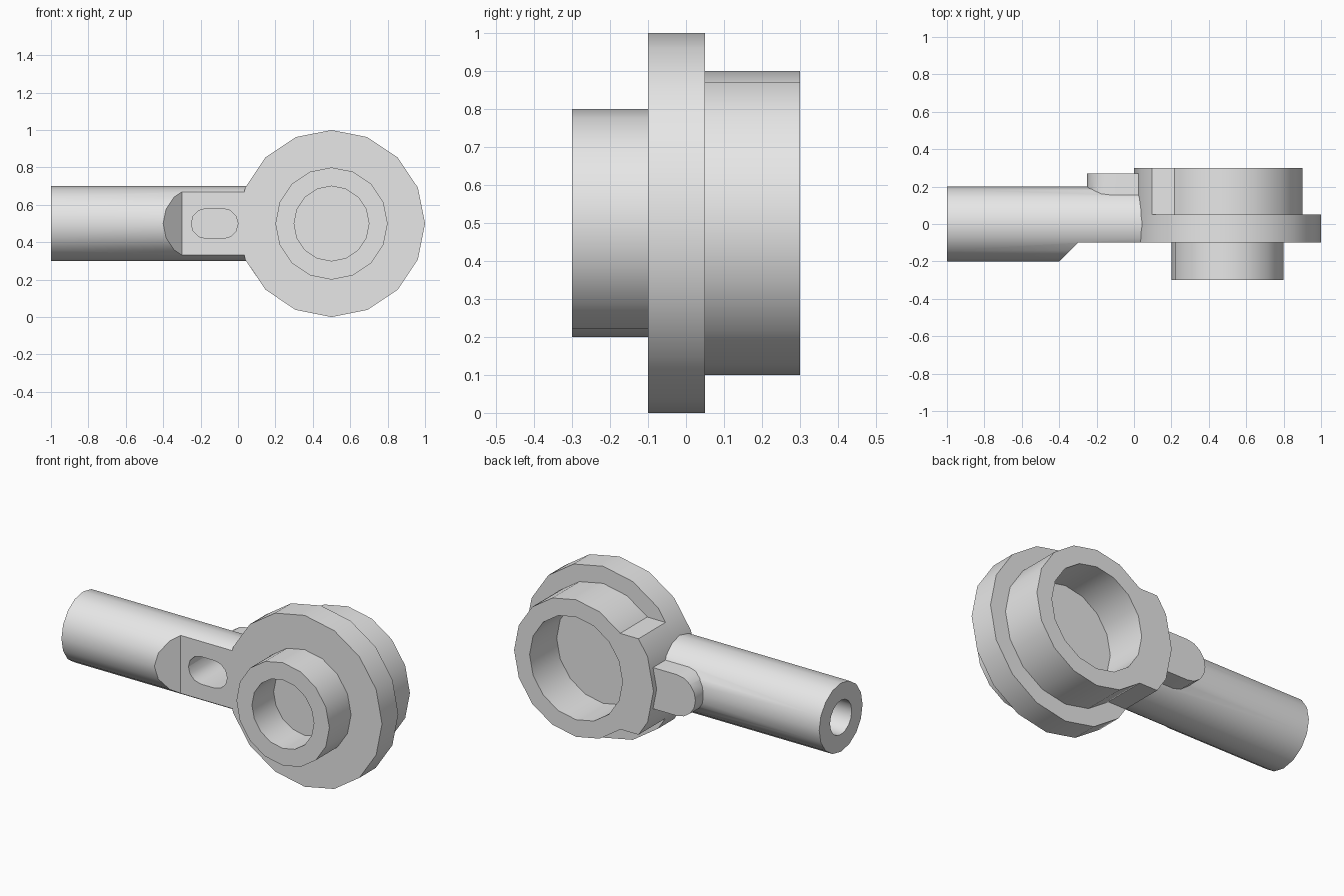
import bpy, bmesh, math

if "Cube" in bpy.data.objects:
    bpy.data.objects.remove(bpy.data.objects["Cube"])

grey = bpy.data.materials.new("plain grey")
grey.diffuse_color = (0.8, 0.8, 0.8, 1)
grey.use_nodes = True
grey.node_tree.nodes["Principled BSDF"].inputs["Base Color"].default_value = grey.diffuse_color
SIDES = 16
HX, HZ = 0.5, 0.5          # head centre


def finish(name, bm):
    bmesh.ops.recalc_face_normals(bm, faces=bm.faces)
    me = bpy.data.meshes.new(name)
    bm.to_mesh(me)
    bm.free()
    me.materials.append(grey)
    ob = bpy.data.objects.new(name, me)
    bpy.context.collection.objects.link(ob)
    return ob


def prism(name, outline, lo, hi, place):
    """Extrude a 2D outline from lo to hi; place(u, v, t) gives the 3D point."""
    bm = bmesh.new()
    a = [bm.verts.new(place(u, v, lo)) for u, v in outline]
    b = [bm.verts.new(place(u, v, hi)) for u, v in outline]
    bm.faces.new(a)
    bm.faces.new(b[::-1])
    n = len(a)
    for i in range(n):
        j = (i + 1) % n
        bm.faces.new((a[i], a[j], b[j], b[i]))
    return finish(name, bm)


def along_x(u, v, t):
    return (t, u, v + HZ)


def along_y(u, v, t):
    return (u, t, v + HZ)


def along_z(u, v, t):
    return (u, v, t + HZ)


def arc(cx, r, a0, a1, n):
    return [(cx + r * math.cos(math.radians(a0 + (a1 - a0) * i / n)),
             r * math.sin(math.radians(a0 + (a1 - a0) * i / n))) for i in range(n + 1)]


def boolean(ob, other, op):
    m = ob.modifiers.new(op, 'BOOLEAN')
    m.operation, m.object, m.solver = op, other, 'EXACT'
    bpy.context.view_layer.objects.active = ob
    bpy.ops.object.modifier_apply(modifier=m.name)
    bpy.data.objects.remove(other)


def smooth(ob):
    bpy.ops.object.select_all(action='DESELECT')
    ob.select_set(True)
    bpy.context.view_layer.objects.active = ob
    bpy.ops.object.shade_smooth_by_angle(angle=math.radians(30))


# Head: front boss, wide flange and rear cup turned from one profile (radius, y)
profile = [(0, -.1), (.2, -.1), (.2, -.3), (.3, -.3), (.3, -.1), (.5, -.1),
           (.5, .05), (.4, .05), (.4, .3), (.3, .3), (.3, .05), (0, .05)]
bm = bmesh.new()
rings = []
for r, y in profile:
    if r == 0:
        rings.append([bm.verts.new((HX, y, HZ))] * SIDES)
    else:
        rings.append([bm.verts.new((HX + r * math.cos(k * math.tau / SIDES), y,
                                    HZ + r * math.sin(k * math.tau / SIDES)))
                      for k in range(SIDES)])
for p, q in zip(rings, rings[1:]):
    for k in range(SIDES):
        j = (k + 1) % SIDES
        bm.faces.new(list(dict.fromkeys((p[k], p[j], q[j], q[k]))))
bmesh.ops.dissolve_limit(bm, angle_limit=0.01, verts=bm.verts, edges=bm.edges)
smooth(finish("head", bm))

# Lug: fills between the cup and the flange rim on the shaft side
half = [(-.28, .28), (-.403, .28), (-.462, .191), (-.5, 0)]
inner = [(-.323, -.134), (-.35, 0), (-.323, .134)]
lug = half + [(x, -z) for x, z in half[-2::-1]] + inner
smooth(prism("lug", [(HX + x, z) for x, z in lug], .05, .3, along_y))

# Shaft: round bar with a raised tab at the back
shaft = prism("shaft", arc(0, .2, 0, 360, SIDES)[:-1], -1, .08, along_x)
tab = prism("tab", arc(-.13, .12, 90, 270, 8) + [(.06, -.12), (.06, .12)],
            .1, .27, along_y)
boolean(shaft, tab, 'UNION')

# Cuts: front flat with chamfer, end bore, and rounded slot
flat = [(-.5, -.3), (-.3, -.1), (.3, -.1), (.3, -.3)]
boolean(shaft, prism("flat_cutter", flat, -.4, .4, along_z), 'DIFFERENCE')
bore = arc(0, .1, 0, 360, SIDES)[:-1]
boolean(shaft, prism("bore_cutter", bore, -1.1, -.4, along_x), 'DIFFERENCE')
slot = arc(-.17, .08, 90, 270, 6) + arc(-.08, .08, -90, 90, 6)
boolean(shaft, prism("slot_cutter", slot, -.3, .2, along_y), 'DIFFERENCE')
smooth(shaft)
